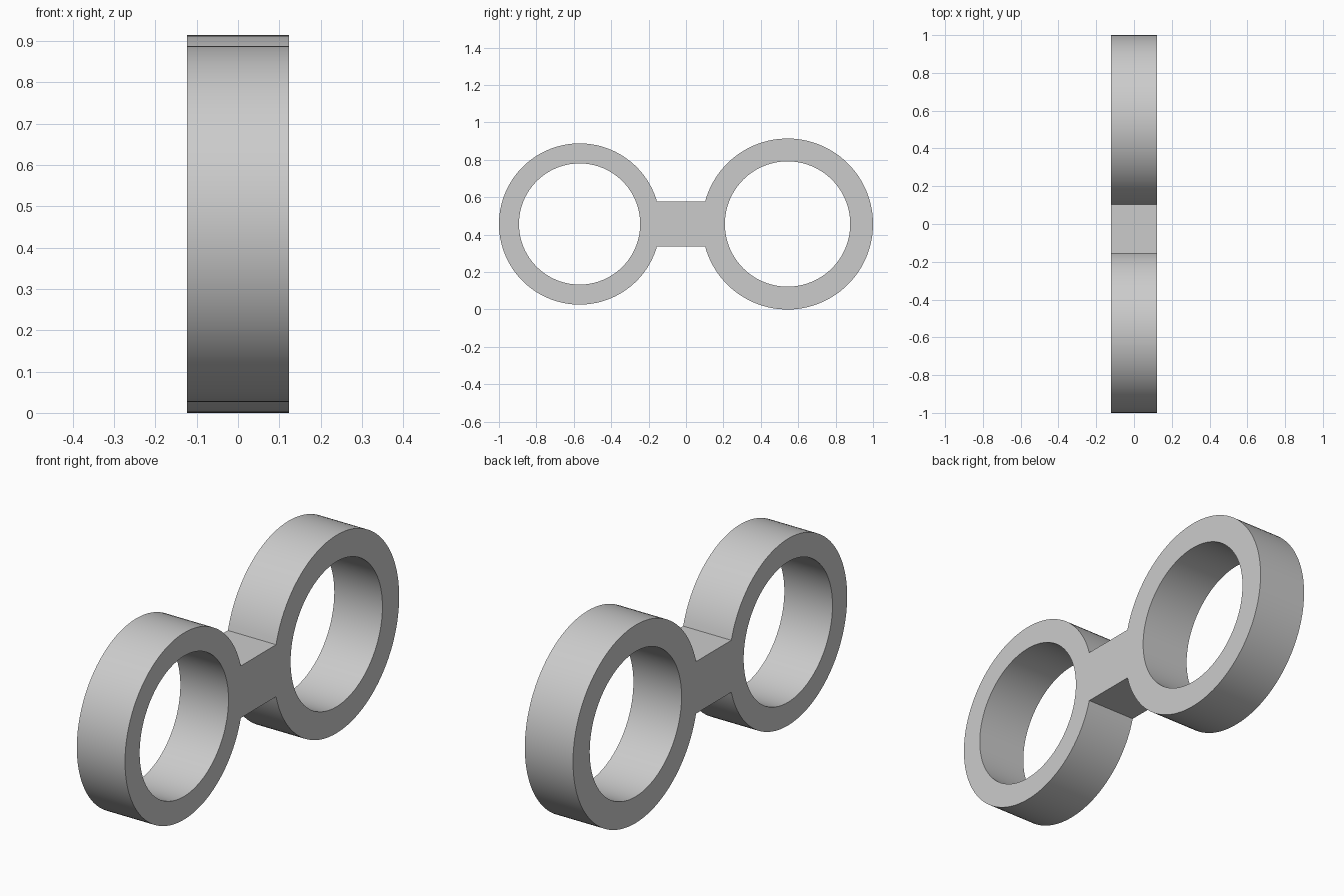
import bpy, bmesh
from math import asin, cos, sin, pi

cube = bpy.data.objects.get("Cube")
if cube:
    bpy.data.objects.remove(cube)

HALF_WIDTH = 0.123
MID_Z = 0.457
BRIDGE_HALF = 0.12
SEGMENTS = 96
# centre y, outer radius, inner radius
FRONT_RING = (-0.569, 0.431, 0.324)
BACK_RING = (0.543, 0.457, 0.335)


def arc(centre_y, radius, start, end, steps):
    """Points on an arc in the y-z plane, both ends included."""
    angles = [start + (end - start) * i / steps for i in range(steps + 1)]
    return [(-HALF_WIDTH, centre_y + radius * cos(a), MID_Z + radius * sin(a))
            for a in angles]


def add_loop(bm, points):
    verts = [bm.verts.new(p) for p in points]
    return [bm.edges.new((v, verts[i - 1])) for i, v in enumerate(verts)]


# Outer outline: two open arcs joined by the straight edges of the bridge
front_y, front_outer, front_inner = FRONT_RING
back_y, back_outer, back_inner = BACK_RING
gap_front = asin(BRIDGE_HALF / front_outer)
gap_back = asin(BRIDGE_HALF / back_outer)
outline = arc(front_y, front_outer, gap_front, 2 * pi - gap_front, SEGMENTS)
outline += arc(back_y, back_outer, gap_back - pi, pi - gap_back, SEGMENTS)

bm = bmesh.new()
edges = add_loop(bm, outline)
for y, _, inner in (FRONT_RING, BACK_RING):
    edges += add_loop(bm, arc(y, inner, 0, 2 * pi, SEGMENTS)[:-1])

# Fill the flat side and extrude it across the width
bmesh.ops.triangle_fill(bm, edges=edges, use_beauty=True)
extruded = bmesh.ops.extrude_face_region(bm, geom=bm.faces[:], use_keep_orig=True)
moved = [g for g in extruded["geom"] if isinstance(g, bmesh.types.BMVert)]
bmesh.ops.translate(bm, verts=moved, vec=(2 * HALF_WIDTH, 0, 0))
bmesh.ops.recalc_face_normals(bm, faces=bm.faces[:])

mesh = bpy.data.meshes.new("double_ring_link")
bm.to_mesh(mesh)
bm.free()
link = bpy.data.objects.new("double_ring_link", mesh)
bpy.context.collection.objects.link(link)

# Plain grey finish
grey = bpy.data.materials.new("light_grey")
grey.use_nodes = True
colour = (0.6, 0.6, 0.6, 1)
grey.diffuse_color = colour
grey.node_tree.nodes["Principled BSDF"].inputs["Base Color"].default_value = colour
mesh.materials.append(grey)

# Smooth curved walls with sharp rims
bpy.ops.object.select_all(action="DESELECT")
link.select_set(True)
bpy.context.view_layer.objects.active = link
bpy.ops.object.shade_smooth_by_angle(angle=pi / 6)
